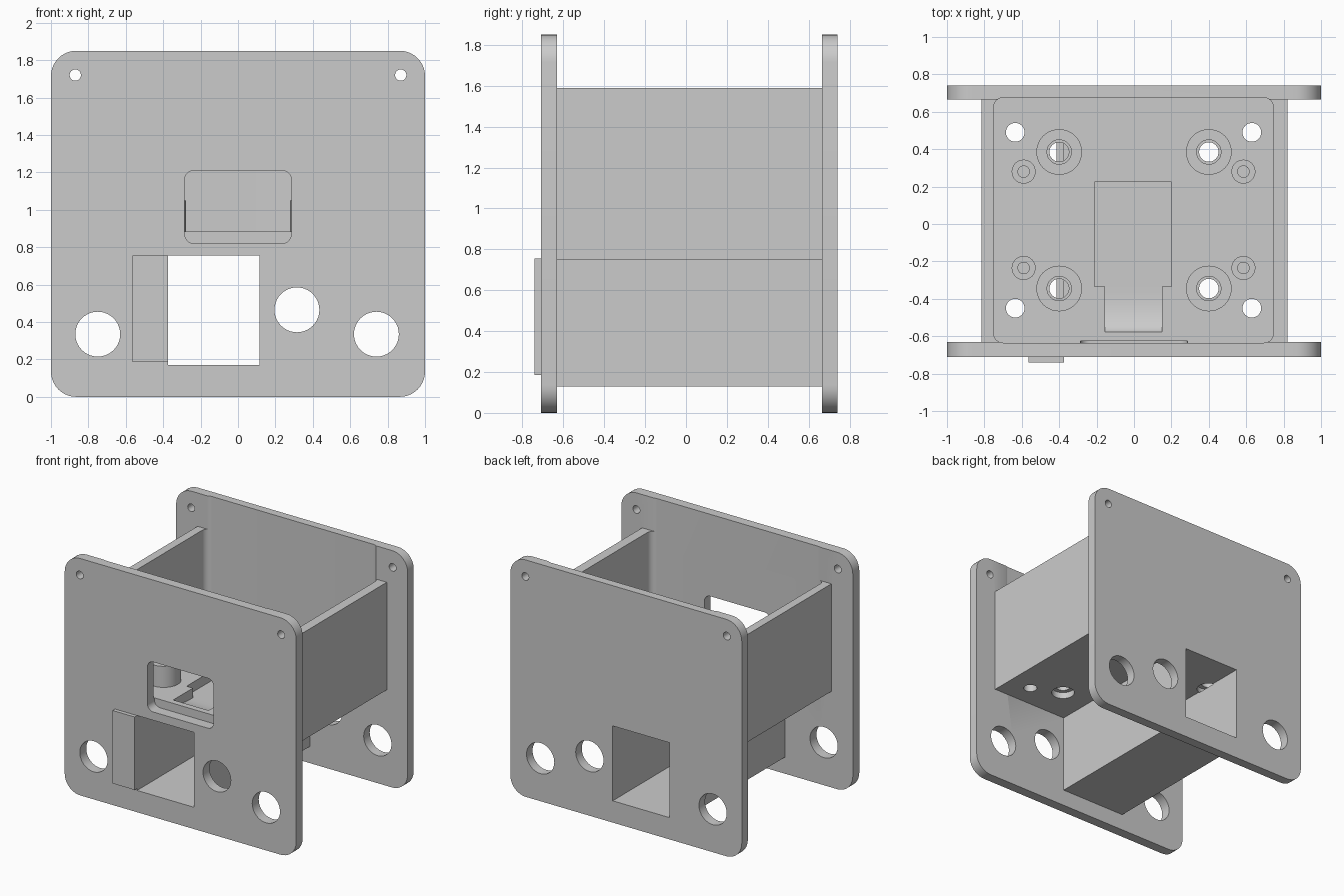
import bpy, bmesh, math

if "Cube" in bpy.data.objects:
    bpy.data.objects.remove(bpy.data.objects["Cube"])

grey = bpy.data.materials.new("light_grey")
grey.diffuse_color = (0.6, 0.6, 0.6, 1)
grey.use_nodes = True
grey.node_tree.nodes["Principled BSDF"].inputs["Base Color"].default_value = grey.diffuse_color


def rounded(x0, x1, y0, y1, r=0.0, n=10):
    """Outline of a rectangle with rounded corners."""
    if r == 0:
        return [(x0, y0), (x1, y0), (x1, y1), (x0, y1)]
    pts = []
    corners = [(x1 - r, y1 - r), (x0 + r, y1 - r), (x0 + r, y0 + r), (x1 - r, y0 + r)]
    for k, (cx, cy) in enumerate(corners):
        for i in range(n + 1):
            a = math.pi / 2 * (k + i / n)
            pts.append((cx + r * math.cos(a), cy + r * math.sin(a)))
    return pts


def circle(cx, cy, r, n=40):
    return [(cx + r * math.cos(2 * math.pi * i / n), cy + r * math.sin(2 * math.pi * i / n))
            for i in range(n)]


def prism(name, pts, lo, hi, axis="z"):
    """Extrude an outline along one axis."""
    place = {"x": lambda a, b, t: (t, a, b),
             "y": lambda a, b, t: (a, t, b),
             "z": lambda a, b, t: (a, b, t)}[axis]
    bm = bmesh.new()
    face = bm.faces.new([bm.verts.new(place(a, b, lo)) for a, b in pts])
    ext = bmesh.ops.extrude_face_region(bm, geom=[face])
    new = [v for v in ext["geom"] if isinstance(v, bmesh.types.BMVert)]
    bmesh.ops.translate(bm, verts=new, vec=place(0, 0, hi - lo))
    bmesh.ops.recalc_face_normals(bm, faces=bm.faces)
    me = bpy.data.meshes.new(name)
    bm.to_mesh(me)
    bm.free()
    me.materials.append(grey)
    ob = bpy.data.objects.new(name, me)
    bpy.context.collection.objects.link(ob)
    return ob


def activate(ob):
    bpy.ops.object.select_all(action="DESELECT")
    ob.select_set(True)
    bpy.context.view_layer.objects.active = ob


def cut(ob, pts, lo, hi, axis="z"):
    """Subtract a prism from a part."""
    tool = prism("cutter", pts, lo, hi, axis)
    mod = ob.modifiers.new("cut", "BOOLEAN")
    mod.operation = "DIFFERENCE"
    mod.solver = "EXACT"
    mod.object = tool
    activate(ob)
    bpy.ops.object.modifier_apply(modifier=mod.name)
    bpy.data.objects.remove(tool, do_unlink=True)


FRONT, BACK = -0.63, 0.665          # inner faces of the end plates
FLOOR, BASE = 0.885, 0.75           # top and underside of the tray floor
cavity = rounded(-0.75, 0.745, -0.635, 0.675, 0.05)
duct_hole = rounded(-0.375, 0.115, 0.17, 0.755)
window = rounded(-0.285, 0.285, 0.82, 1.21, 0.05)

# End plates with cable holes, screw holes and duct opening
plates = [prism("front_plate", rounded(-1, 1, 0, 1.85, 0.135), -0.71, FRONT, "y"),
          prism("back_plate", rounded(-1, 1, 0, 1.85, 0.135), BACK, 0.74, "y")]
for plate in plates:
    for x, z, r in [(-0.75, 0.335, 0.12), (0.74, 0.335, 0.12), (0.315, 0.465, 0.12),
                    (-0.87, 1.72, 0.03), (0.87, 1.72, 0.03)]:
        cut(plate, circle(x, z, r), -1, 1, "y")
    cut(plate, duct_hole, -1, 1, "y")
    cut(plate, cavity, FLOOR, 2)
cut(plates[0], window, -0.9, -0.5, "y")

# Tray: side walls and floor
tray = prism("tray", rounded(-0.815, 0.82, FRONT, BACK), BASE, 1.59)
cut(tray, cavity, FLOOR, 2)
cut(tray, window, -0.9, -0.625, "y")
cut(tray, duct_hole, -1, 1, "y")

# Stepped recess in the floor with a curved ramp towards the front
cut(tray, rounded(-0.21, 0.2, -0.335, 0.225), 0.81, 1)
ramp = [(-0.3, 1), (-0.3, 0.81), (-0.37, 0.81)]
ramp += [(-0.37 - 0.21 * math.sin(a), 0.895 - 0.085 * math.cos(a))
         for a in [math.pi / 2 * i / 10 for i in range(1, 11)]]
ramp.append((-0.58, 1))
cut(tray, ramp, -0.155, 0.15, "x")

# Floor through holes
for x in (-0.635, 0.63):
    for y in (0.49, -0.45):
        cut(tray, circle(x, y, 0.05), 0.6, 1)

# Large hollow bosses, bored through the floor and counterbored below
for x in (-0.4, 0.4):
    for y in (0.385, -0.345):
        boss = prism("screw_boss", circle(x, y, 0.122), FLOOR, 1.05)
        cut(boss, circle(x, y, 0.065), 0.8, 1.2)
        cut(tray, circle(x, y, 0.052), 0.6, 1)
        cut(tray, circle(x, y, 0.085), 0.7, 0.8)

# Small standoffs with locating pins
for x in (-0.59, 0.585):
    for y in (0.28, -0.235):
        prism("standoff", circle(x, y, 0.064), FLOOR, 1.05)
        prism("locating_pin", circle(x, y, 0.033), 1.05, 1.11)

# Square duct below the tray
duct = prism("duct", rounded(-0.415, 0.155, 0.13, BASE), FRONT, BACK, "y")
cut(duct, duct_hole, -1, 1, "y")

# Raised pad beside the duct opening
prism("front_pad", rounded(-0.565, -0.375, 0.185, 0.755), -0.74, -0.71, "y")

# Smooth the round surfaces and keep the edges sharp
for ob in list(bpy.context.collection.objects):
    activate(ob)
    bpy.ops.object.shade_smooth_by_angle(angle=math.radians(30))
